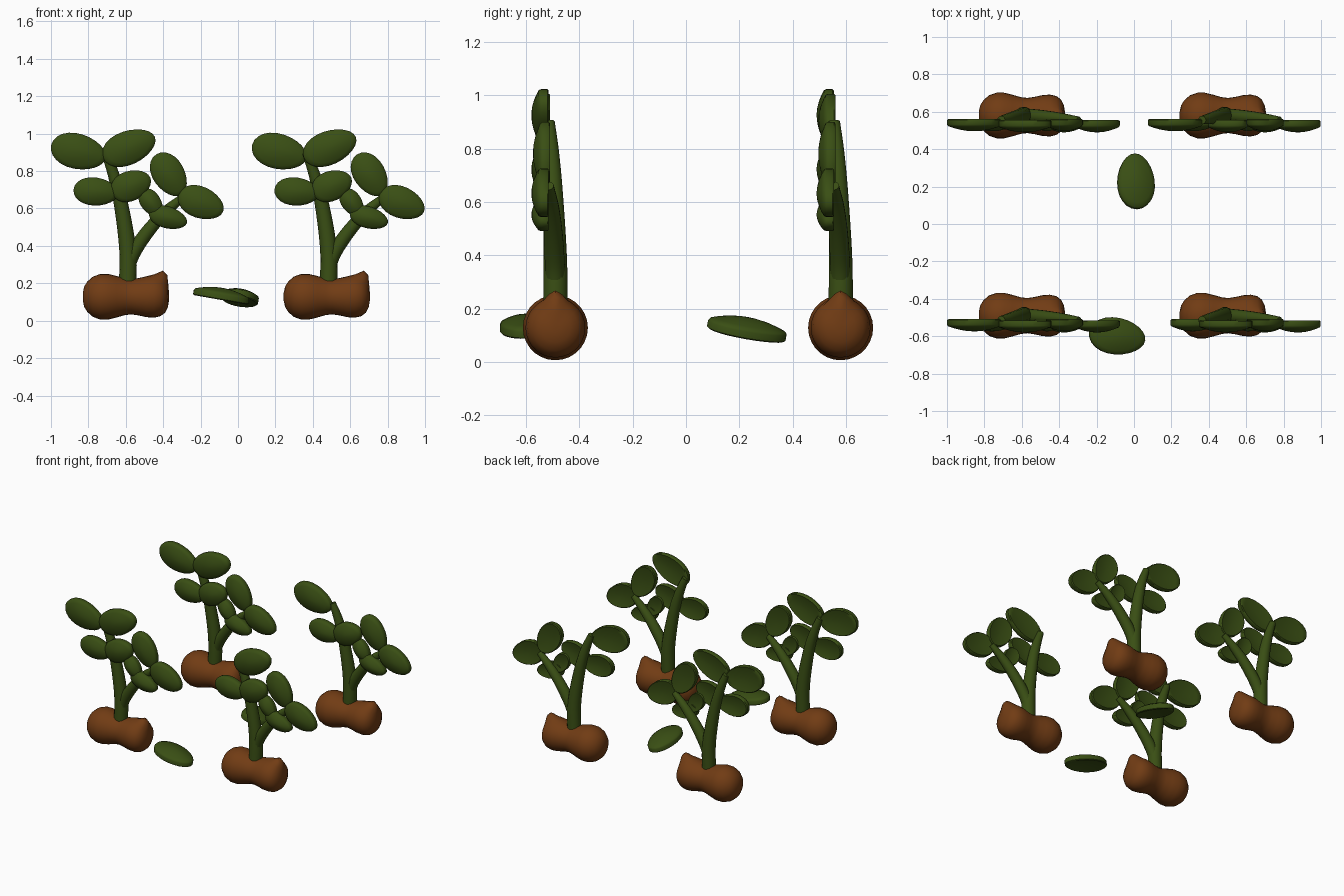
import bpy, bmesh, math
from mathutils import Matrix, Vector

if "Cube" in bpy.data.objects:
    bpy.data.objects.remove(bpy.data.objects["Cube"])


def material(name, rgb):
    m = bpy.data.materials.new(name)
    m.diffuse_color = (*rgb, 1)
    m.use_nodes = True
    m.node_tree.nodes["Principled BSDF"].inputs["Base Color"].default_value = m.diffuse_color
    return m


GREEN = material("leaf green", (0.042, 0.078, 0.007))
BROWN = material("shell brown", (0.165, 0.045, 0.007))


def finish(name, bm, mat, matrix=Matrix()):
    bmesh.ops.recalc_face_normals(bm, faces=bm.faces)
    me = bpy.data.meshes.new(name)
    bm.to_mesh(me)
    bm.free()
    me.transform(matrix)
    me.materials.append(mat)
    ob = bpy.data.objects.new(name, me)
    bpy.context.collection.objects.link(ob)
    bpy.ops.object.select_all(action='DESELECT')
    ob.select_set(True)
    bpy.context.view_layer.objects.active = ob
    bpy.ops.object.shade_smooth_by_angle(angle=math.radians(45))
    return ob


def skin(bm, rings):
    """Join rings of points into a closed, capped tube."""
    loops = [[bm.verts.new(p) for p in r] for r in rings]
    n = len(loops[0])
    for a, b in zip(loops, loops[1:]):
        for i in range(n):
            j = (i + 1) % n
            bm.faces.new((a[i], a[j], b[j], b[i]))
    bm.faces.new(loops[0][::-1])
    bm.faces.new(loops[-1])


def tube(name, path, origin, sides=14):
    """Tapered tube through smoothed (x, y, z, radius) points."""
    pts = [Vector(p) for p in path]
    ext = [2 * pts[0] - pts[1]] + pts + [2 * pts[-1] - pts[-2]]
    fine = []
    for k in range(1, len(ext) - 2):
        p0, p1, p2, p3 = ext[k - 1:k + 3]
        for s in range(5):
            t = s / 5
            fine.append(0.5 * (2 * p1 + (p2 - p0) * t + (2 * p0 - 5 * p1 + 4 * p2 - p3) * t * t
                               + (3 * p1 - p0 - 3 * p2 + p3) * t ** 3))
    fine.append(pts[-1])
    rings = []
    for i, p in enumerate(fine):
        d = (fine[min(i + 1, len(fine) - 1)] - fine[max(i - 1, 0)]).to_3d()
        side = Vector((0, 1, 0)).cross(d).normalized()
        up = d.cross(side).normalized()
        rings.append([p.to_3d() + p.w * (math.cos(a) * side + math.sin(a) * up)
                      for a in (2 * math.pi * j / sides for j in range(sides))])
    bm = bmesh.new()
    skin(bm, rings)
    return finish(name, bm, GREEN, Matrix.Translation(origin))


def leaf(name, a, b, matrix, thick=0.036, dome=0.03):
    """Thick egg-shaped slab, domed towards local +z."""
    n = 24

    def ring(s, z):
        out = []
        for j in range(n):
            t = 2 * math.pi * j / n
            out.append((a * s * math.cos(t), b * s * math.sin(t) * (1 - 0.1 * math.cos(t)), z))
        return out
    rings = [ring(s, -thick / 2 + dome * 0.4 * (1 - s * s)) for s in (0.1, 0.4, 0.75, 0.95)]
    rings += [ring(1, -thick / 2 + 0.006), ring(1, thick / 2 - 0.006)]
    rings += [ring(s, thick / 2 + dome * (1 - s * s)) for s in (0.96, 0.8, 0.55, 0.3, 0.08)]
    bm = bmesh.new()
    skin(bm, rings)
    return finish(name, bm, GREEN, matrix)


def pod(name, origin):
    """Two-lobed shell turned about x, with a pulled-out tip."""
    prof = [(-.24, .02), (-.232, .055), (-.215, .082), (-.185, .108), (-.145, .122), (-.105, .122),
            (-.06, .111), (-.015, .098), (.02, .094), (.06, .1), (.1, .109), (.14, .112),
            (.175, .104), (.2, .085), (.215, .055), (.221, .02)]
    bm = bmesh.new()
    skin(bm, [[(x, r * math.cos(2 * math.pi * j / 28), r * math.sin(2 * math.pi * j / 28))
               for j in range(28)] for x, r in prof])
    tip = Vector((0.185, 0, 0.095))
    for v in bm.verts:
        w = math.exp(-((v.co - tip).length / 0.038) ** 2)
        v.co += Vector((0.015, 0, 0.04)) * w
    return finish(name, bm, BROWN, Matrix.Translation(origin))


# Leaves on one plant: x, z, half length, half width, angle (relative to the plant foot)
LEAVES = [
    ("top_left", -.263, .904, .150, .094, -14), ("top_right", .007, .926, .150, .090, 22),
    ("mid_left", -.170, .690, .120, .075, -5), ("mid_right", .018, .722, .112, .080, 22),
    ("branch_upper", .221, .781, .128, .085, -58), ("branch_end", .392, .631, .128, .084, -22),
    ("branch_small", .125, .631, .084, .054, -55), ("branch_lower", .216, .551, .105, .058, -16)]

PLANTS = [("front_left", -.59, -.49, None), ("back_left", -.59, .58, None),
          ("front_right", .484, -.49, "top_left"), ("back_right", .484, .58, "top_right")]

for tag, px, py, missing in PLANTS:
    foot = Vector((px, py, 0))
    pod(tag + "_shell", foot + Vector((0, 0, .128)))
    tube(tag + "_stem", [(0, 0, .17, .047), (0, 0, .38, .045), (-.035, -.008, .62, .038),
                         (-.075, -.016, .78, .031), (-.12, -.024, .9, .022)], foot)
    tube(tag + "_branch", [(.0, 0, .28, .036), (.035, -.002, .37, .038), (.11, -.008, .48, .036),
                           (.2, -.016, .58, .03), (.295, -.026, .66, .02)], foot)
    for i, (nm, x, z, a, b, ang) in enumerate(LEAVES):
        if nm == missing:
            continue
        m = (Matrix.Translation(foot + Vector((x, -.036 - .006 * (i % 2), z)))
             @ Matrix.Rotation(math.radians(-ang), 4, 'Y') @ Matrix.Rotation(math.pi / 2, 4, 'X'))
        leaf(tag + "_leaf_" + nm, a, b, m)

# Two fallen leaves
leaf("fallen_leaf_front", .152, .098,
     Matrix.Translation((-.09, -.6, .128)) @ Matrix.Rotation(math.radians(10), 4, 'Y')
     @ Matrix.Rotation(math.radians(-8), 4, 'Z'))
leaf("fallen_leaf_back", .15, .1,
     Matrix.Translation((.01, .228, .118)) @ Matrix.Rotation(math.radians(-11), 4, 'X')
     @ Matrix.Rotation(math.radians(10), 4, 'Y') @ Matrix.Rotation(math.radians(93), 4, 'Z'))
